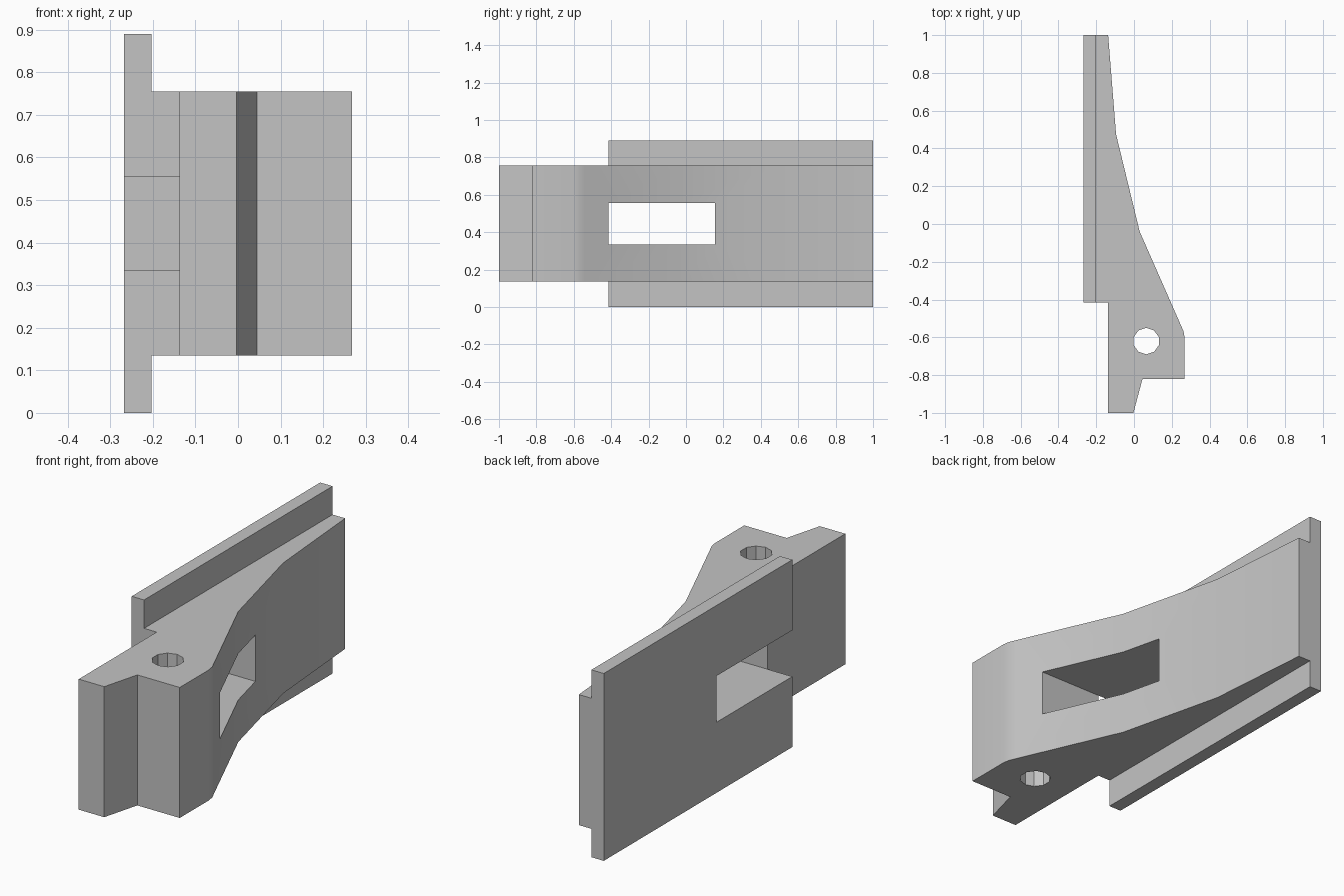
import bpy, bmesh, math

cube = bpy.data.objects.get("Cube")
if cube:
    bpy.data.objects.remove(cube, do_unlink=True)

grey = bpy.data.materials.new("plain grey")
grey.use_nodes = True
colour = (0.55, 0.55, 0.55, 1)
grey.diffuse_color = colour
grey.node_tree.nodes["Principled BSDF"].inputs["Base Color"].default_value = colour


def prism(name, outline, z0, z1):
    """Extrude a plan outline from z0 to z1."""
    bm = bmesh.new()
    face = bm.faces.new([bm.verts.new((x, y, z0)) for x, y in outline])
    top = bmesh.ops.extrude_face_region(bm, geom=[face])["geom"]
    bmesh.ops.translate(bm, vec=(0, 0, z1 - z0),
                        verts=[v for v in top if isinstance(v, bmesh.types.BMVert)])
    bmesh.ops.recalc_face_normals(bm, faces=bm.faces)
    mesh = bpy.data.meshes.new(name)
    bm.to_mesh(mesh)
    bm.free()
    mesh.materials.append(grey)
    obj = bpy.data.objects.new(name, mesh)
    bpy.context.collection.objects.link(obj)
    return obj


def rect(x0, x1, y0, y1):
    return [(x0, y0), (x1, y0), (x1, y1), (x0, y1)]


def combine(target, tool, operation):
    """Apply one boolean and remove its tool."""
    tool.hide_render = True
    mod = target.modifiers.new(operation, 'BOOLEAN')
    mod.operation, mod.object, mod.solver = operation, tool, 'EXACT'
    bpy.context.view_layer.objects.active = target
    bpy.ops.object.modifier_apply(modifier=mod.name)
    bpy.data.objects.remove(tool, do_unlink=True)


STEP, BACK = -0.415, -0.137

# Curved wedge body with the stepped nose
body = prism("wedge_bracket", [
    (-0.24, 1), (-0.137, 1), (-0.095, 0.475), (0.03, -0.04),
    (0.25, -0.54), (0.262, -0.567), (0.268, -0.6), (0.268, -0.82),
    (0.045, -0.82), (-0.003, -1), (BACK, -1), (BACK, STEP), (-0.24, STEP),
], 0.135, 0.755)

# Taller sliding plate along the back
combine(body, prism("back_plate", rect(-0.268, -0.203, STEP, 1), 0, 0.89), 'UNION')

# Rectangular slot through the side, open at the plate's end
combine(body, prism("slot_cutter", rect(-0.5, 0.5, STEP, 0.155), 0.335, 0.555), 'DIFFERENCE')

# Faceted vertical pin hole
ring = [(0.065 + 0.07 * math.cos(math.tau * (i + 0.5) / 10),
         -0.62 + 0.07 * math.sin(math.tau * (i + 0.5) / 10)) for i in range(10)]
combine(body, prism("pin_cutter", ring, -0.1, 1), 'DIFFERENCE')

# Smooth the gentle front curve, keep the corners crisp
bpy.ops.object.select_all(action='DESELECT')
body.select_set(True)
bpy.context.view_layer.objects.active = body
bpy.ops.object.shade_smooth_by_angle(angle=math.radians(30))
